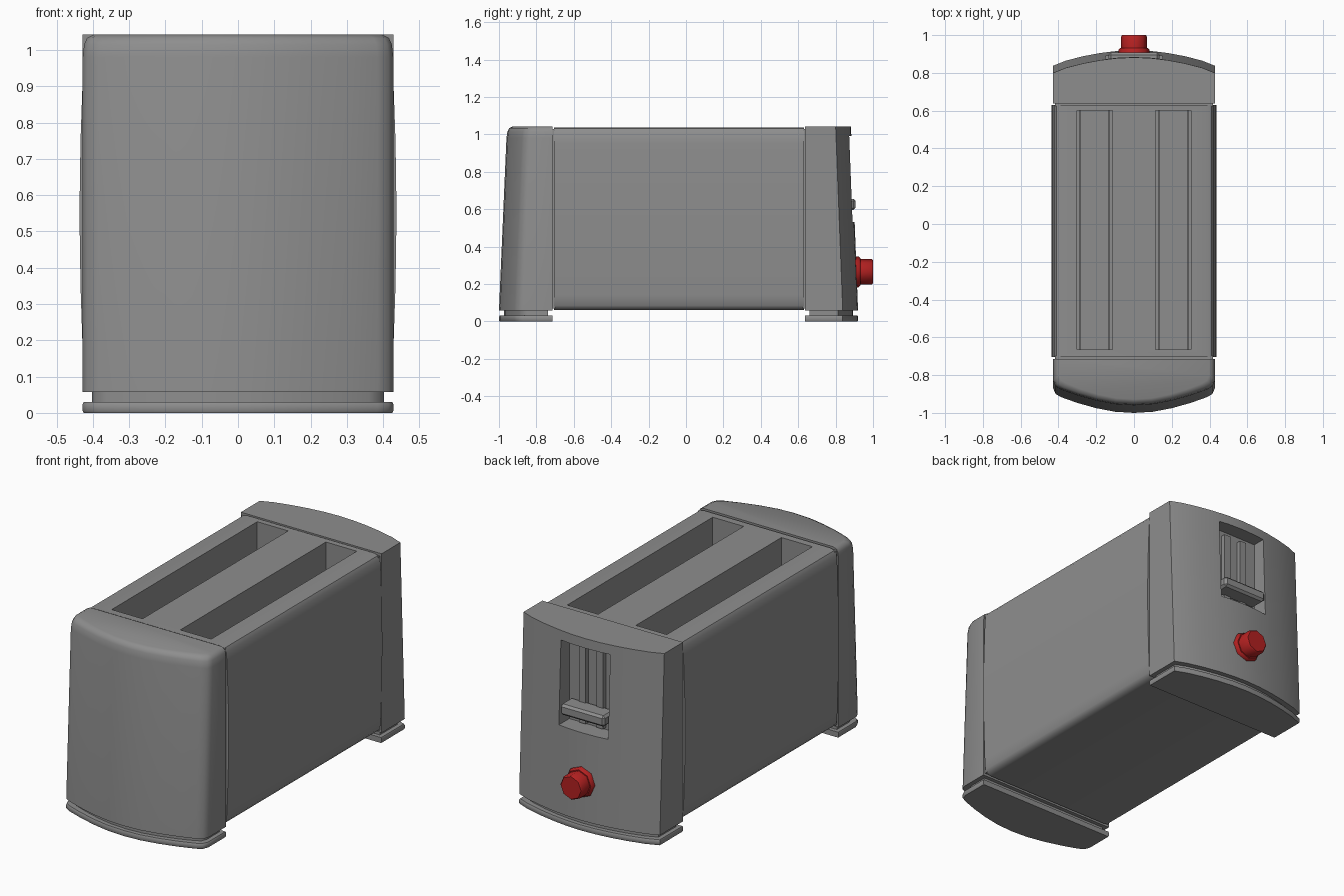
import bpy, bmesh, math
from mathutils import Matrix

if "Cube" in bpy.data.objects:
    bpy.data.objects.remove(bpy.data.objects["Cube"])


def material(name, rgb):
    m = bpy.data.materials.new(name)
    m.diffuse_color = (*rgb, 1)
    m.use_nodes = True
    m.node_tree.nodes["Principled BSDF"].inputs["Base Color"].default_value = m.diffuse_color
    return m


GREY = material("mid_grey", (0.27, 0.27, 0.27))
RED = material("knob_red", (0.45, 0.015, 0.015))


def finish(bm, name, mat=GREY, smooth=None):
    bmesh.ops.recalc_face_normals(bm, faces=bm.faces)
    me = bpy.data.meshes.new(name)
    bm.to_mesh(me)
    bm.free()
    ob = bpy.data.objects.new(name, me)
    bpy.context.collection.objects.link(ob)
    me.materials.append(mat)
    if smooth:
        shade(ob, smooth)
    return ob


def shade(ob, angle):
    bpy.ops.object.select_all(action='DESELECT')
    ob.select_set(True)
    bpy.context.view_layer.objects.active = ob
    bpy.ops.object.shade_smooth_by_angle(angle=math.radians(angle))


def loft(name, rings, mat=GREY, smooth=None):
    """Skin a stack of equal-length point rings and cap both ends."""
    bm = bmesh.new()
    vs = [[bm.verts.new(p) for p in r] for r in rings]
    n = len(vs[0])
    for a, b in zip(vs, vs[1:]):
        for i in range(n):
            j = (i + 1) % n
            bm.faces.new((a[i], a[j], b[j], b[i]))
    bm.faces.new(vs[0])
    bm.faces.new(vs[-1])
    return finish(bm, name, mat, smooth)


def box(name, x0, x1, y0, y1, z0, z1, bevel=0):
    bm = bmesh.new()
    bmesh.ops.create_cube(bm, size=1)
    for v in bm.verts:
        c = v.co
        c.x, c.y, c.z = ((a + b) / 2 + t * (b - a)
                         for a, b, t in ((x0, x1, c.x), (y0, y1, c.y), (z0, z1, c.z)))
    if bevel:
        bmesh.ops.bevel(bm, geom=bm.edges[:], offset=bevel, segments=1, affect='EDGES')
    return finish(bm, name)


def cut(ob, cutter):
    m = ob.modifiers.new("cut", 'BOOLEAN')
    m.operation, m.solver, m.object = 'DIFFERENCE', 'EXACT', cutter
    bpy.context.view_layer.objects.active = ob
    bpy.ops.object.modifier_apply(modifier=m.name)
    bpy.data.objects.remove(cutter)


def outline(half, inner):
    """Mirror a half plan, given from the centre line outwards, to a full loop."""
    left = [(-x, y) for x, y in half if x > 0]
    hx = half[-1][0]
    return [(hx, inner), *reversed(half), *left, (-hx, inner)]


def ring(half, inner, z, shift=0, inset=0, inset_inner=0):
    """Plan loop at height z; shift moves the curved face, inset shrinks it."""
    s = 1 if half[0][1] > inner else -1
    k = 1 - inset / half[-1][0]
    h = [(x * k, y - s * (shift + inset)) for x, y in half]
    return [(x, y, z) for x, y in outline(h, inner + s * inset_inner)]


# Main shell: bulged side profile run along y
side = [(0.385, 1.037), (0.41, 1.03), (0.423, 1.01), (0.427, 0.95), (0.434, 0.75), (0.437, 0.55),
        (0.434, 0.35), (0.427, 0.14), (0.423, 0.085), (0.41, 0.067), (0.385, 0.06)]
profile = side + [(-x, z) for x, z in reversed(side)]
shell = loft("main_shell", [[(x, y, z) for x, z in profile] for y in (-0.705, 0.631)])

# Bread slots with guide wires
for s, tag in ((-1, "left"), (1, "right")):
    a, b = sorted((s * 0.115, s * 0.303))
    cut(shell, box("slot_cutter", a, b, -0.665, 0.60, 0.22, 1.2))
    for x in (a + 0.018, b - 0.018):
        for z in (0.40, 0.62, 0.84):
            box(tag + "_guide_wire", x - 0.004, x + 0.004, -0.67, 0.605, z - 0.004, z + 0.004)
shade(shell, 40)

# Recessed joints between shell and end caps
box("front_joint", -0.418, 0.418, -0.725, -0.70, 0.07, 1.028)
box("back_joint", -0.418, 0.418, 0.625, 0.65, 0.07, 1.028)

# Front cap: bowed plan, leaning face, softened top
front = [(0, -1.0), (0.1, -0.994), (0.2, -0.975), (0.3, -0.947), (0.385, -0.917),
         (0.415, -0.9), (0.428, -0.87)]
loft("front_cap", [ring(front, -0.715, 0.057),
                   ring(front, -0.715, 0.98, 0.04),
                   ring(front, -0.715, 1.015, 0.041, 0.004),
                   ring(front, -0.715, 1.033, 0.042, 0.012),
                   ring(front, -0.715, 1.042, 0.042, 0.03)], smooth=50)

# Back cap: bowed plan with sharp corners, lever window cut in
back = [(0, 0.92), (0.09, 0.916), (0.18, 0.905), (0.27, 0.888), (0.36, 0.865), (0.428, 0.838)]
cap = loft("back_cap", [ring(back, 0.637, 0.057), ring(back, 0.637, 1.042, 0.038)])
cut(cap, box("window_cutter", -0.15, 0.15, 0.80, 1.1, 0.53, 0.99))
shade(cap, 25)

# Lever and its two rails inside the window
for s, tag in ((-1, "left"), (1, "right")):
    box(tag + "_lever_rail", s * 0.053 - 0.02, s * 0.053 + 0.02, 0.79, 0.825, 0.54, 0.96)
box("lever", -0.135, 0.135, 0.805, 0.907, 0.595, 0.655, 0.012)

# Feet: plate with a narrower neck above
for tag, half, inner in (("front", front, -0.715), ("back", back, 0.637)):
    loft(tag + "_foot_neck", [ring(half, inner, z, 0, 0.026, 0.022) for z in (0.02, 0.065)], smooth=40)
    loft(tag + "_foot", [ring(half, inner, 0, 0, 0.003), ring(half, inner, 0.006),
                         ring(half, inner, 0.024), ring(half, inner, 0.03, 0, 0.003)], smooth=40)


# Browning knob: eight-sided flange and grip
def disc(name, stations):
    rings = [[(r * math.cos(i * math.pi / 4), y, 0.265 + r * math.sin(i * math.pi / 4))
              for i in range(8)] for y, r in stations]
    loft(name, rings, RED, 50)


disc("knob_flange", [(0.88, 0.083), (0.922, 0.083), (0.932, 0.074)])
disc("knob_grip", [(0.92, 0.068), (0.993, 0.068), (1.0, 0.062)])
